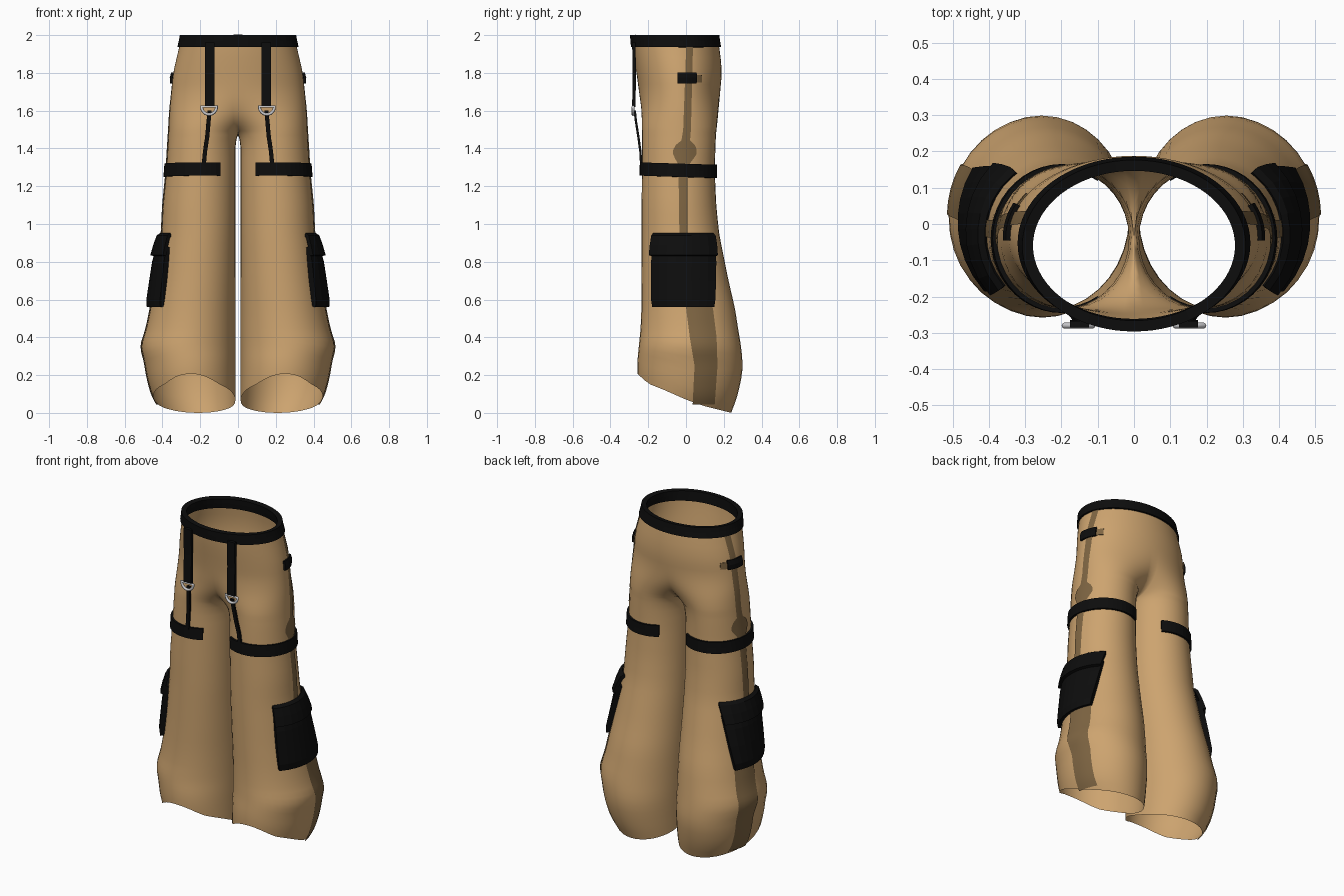
import bpy, bmesh, math

if "Cube" in bpy.data.objects:
    bpy.data.objects.remove(bpy.data.objects["Cube"])


def material(name, rgb):
    m = bpy.data.materials.new(name)
    m.diffuse_color = (*rgb, 1)
    m.use_nodes = True
    m.node_tree.nodes["Principled BSDF"].inputs["Base Color"].default_value = m.diffuse_color
    return m


TAN = material("tan cloth", (0.61, 0.37, 0.16))
BROWN = material("brown stripe", (0.21, 0.13, 0.055))
BLACK = material("black webbing", (0.004, 0.004, 0.004))
SILVER = material("silver metal", (0.6, 0.6, 0.62))

# Trouser profile: height, outer x, front y, back y
PROFILE = [(0, .40, -.22, .235), (.05, .435, -.235, .26), (.1, .46, -.245, .275),
           (.2, .485, -.258, .297), (.27, .495, -.258, .30), (.35, .517, -.25, .292),
           (.45, .485, -.24, .275), (.55, .465, -.236, .26), (.7, .438, -.235, .225),
           (.95, .405, -.235, .175), (1.1, .398, -.235, .16), (1.28, .38, -.233, .152),
           (1.45, .37, -.232, .157), (1.6, .362, -.235, .172), (1.8, .343, -.262, .19),
           (1.9, .32, -.278, .182), (2.0, .296, -.287, .165)]
# Hem height by y
HEM = [(-.26, .21), (-.2, .155), (-.1, .115), (0, .07), (.1, .035), (.24, 0)]
CROTCH = 1.47


def interp(table, z):
    """Linear lookup in a sorted table; returns the remaining columns."""
    z = min(max(z, table[0][0]), table[-1][0])
    for a, b in zip(table, table[1:]):
        if z <= b[0]:
            f = (z - a[0]) / (b[0] - a[0])
            return [p + (q - p) * f for p, q in zip(a[1:], b[1:])]


def section(z):
    """Softened profile at height z, plus inner x and hip blend."""
    s = [interp(PROFILE, z + d) for d in (-.025, 0, .025)]
    xo, yf, yb = [sum(c) / 3 for c in zip(*s)]
    xi = max(0, min(.014, (CROTCH - z) * .4))
    k = min(max((z - CROTCH) / .28, 0), 1)
    return xo, yf, yb, xi, math.sqrt(1 - (1 - k) ** 2)


def surface(t, z):
    """Half-trouser point: t runs from the inner front round the outside to the inner back."""
    xo, yf, yb, xi, w = section(z)
    cx, rx = (xo + xi) / 2, (xo - xi) / 2
    depth = lambda u: w * math.cos(math.pi * u) + (1 - w) * math.sin(2 * math.pi * u)
    top = max(depth(i / 80) for i in range(21))
    x = w * xo * math.sin(math.pi * t) + (1 - w) * (cx - rx * math.cos(2 * math.pi * t))
    return x, (yf + yb) / 2 - (yb - yf) / 2 * depth(t) / top


def offset_point(t, z, off):
    x, y = surface(t, z)
    a, b = surface(t - .005, z), surface(t + .005, z)
    dx, dy = b[0] - a[0], b[1] - a[1]
    n = math.hypot(dx, dy) or 1
    return x + dy / n * off, y - dx / n * off, z


def t_at_y(y, z):
    """Find t on the outer side where the surface has this y."""
    lo, hi = .25, .75
    for _ in range(22):
        mid = (lo + hi) / 2
        if surface(mid, z)[1] < y:
            lo = mid
        else:
            hi = mid
    return lo


def spread(a, b, n):
    return [a + (b - a) * i / n for i in range(n + 1)]


def grid(name, rows, mat, thick=0, smooth=False):
    """Quad sheet from rows of points, mirrored in x and optionally thickened inward."""
    bm = bmesh.new()
    vs = [[bm.verts.new(p) for p in r] for r in rows]
    for r, s in zip(vs, vs[1:]):
        for i in range(len(r) - 1):
            bm.faces.new((r[i], s[i], s[i + 1], r[i + 1])).smooth = smooth
    bmesh.ops.remove_doubles(bm, verts=bm.verts, dist=1e-5)
    me = bpy.data.meshes.new(name)
    bm.to_mesh(me)
    bm.free()
    me.materials.append(mat)
    ob = bpy.data.objects.new(name, me)
    bpy.context.collection.objects.link(ob)
    ob.modifiers.new("mirror", 'MIRROR').merge_threshold = .0005
    if thick:
        sol = ob.modifiers.new("thickness", 'SOLIDIFY')
        sol.thickness, sol.offset = thick, -1
    return ob


def patch(name, y0, y1, levels, mat, thick, n=8):
    """Raised panel on the outer side; levels are (z, offset)."""
    grid(name, [[offset_point(t_at_y(y, z), z, o) for y in spread(y0, y1, n)]
                for z, o in levels], mat, thick)


# Trousers: level rings down to the shin, then rings that settle onto the slanted hem
COLS = spread(0, 1, 36)
rows = []
for z in spread(1.99, 1.77, 4) + spread(1.74, CROTCH, 12) + spread(1.45, .45, 20):
    rows.append([(*surface(t, z), z) for t in COLS])
for k in range(1, 11):
    row = []
    for t in COLS:
        z = .3
        for _ in range(8):
            z = .45 + (interp(HEM, surface(t, z)[1])[0] - .45) * k / 10
        row.append((*surface(t, z), z))
    rows.append(row)
grid("trousers", rows, TAN, smooth=True)

# Waistband
grid("waistband", [[offset_point(t, z, .01) for t in COLS] for z in (2.0, 1.97, 1.938)],
     BLACK, .03)

# Thigh bands, open on the inner side
grid("thigh_band", [[(x, y, zz - .03 * (y + .04)) for x, y, zz in
                     (offset_point(t, z, .012) for t in spread(.16, .84, 30))]
                    for z in (1.32, 1.285, 1.25)], BLACK, .016)

# Side stripe: height, start y, end y
STRIPE = [(.045, .035, .15), (.25, .045, .165), (.4, .02, .16), (.56, 0, .14),
          (.95, -.035, .01), (1.3, -.04, .01), (1.34, -.05, .03), (1.36, -.07, .055),
          (1.41, -.065, .055), (1.44, -.025, .02), (1.5, -.015, .025), (1.94, 0, .035)]
rows = []
for z in spread(1.94, .045, 80):
    y0, y1 = interp(STRIPE, z)
    rows.append([offset_point(t_at_y(y, z), z, .004) for y in spread(y0, y1, 4)])
grid("side_stripe", rows, BROWN, smooth=True)

# Hip tab with its brown end
patch("hip_tab", -.045, .05, [(1.803, .012), (1.775, .016), (1.745, .012)], BLACK, .014)
patch("hip_tab_end", .05, .082, [(1.79, .005), (1.75, .005)], BROWN, .004, 3)

# Cargo pocket and its flared flap
patch("pocket", -.165, .14, [(.88, .02), (.8, .03), (.7, .032), (.6, .03), (.56, .02)],
      BLACK, .034)
patch("pocket_flap", -.168, .138, [(.953, .006), (.94, .024), (.89, .036), (.835, .044)],
      BLACK, .02)


def ribbon(name, path, width, thick):
    grid(name, [[(x - width / 2, y, z), (x + width / 2, y, z)] for x, y, z in path],
         BLACK, thick)


# Hanging front straps
ribbon("wide_strap", [(.15, -.285, 1.96), (.15, -.283, 1.8), (.15, -.285, 1.62)], .052, .018)
ribbon("thin_strap", [(.15, -.277, 1.6), (.155, -.272, 1.55), (.163, -.258, 1.46),
                      (.175, -.247, 1.38), (.182, -.243, 1.3)], .022, .012)

# D-shaped metal rings
for side in (-1, 1):
    cu = bpy.data.curves.new("strap_ring", 'CURVE')
    cu.dimensions = '3D'
    cu.bevel_depth, cu.bevel_resolution = .008, 2
    sp = cu.splines.new('POLY')
    sp.points.add(12)
    for i, p in enumerate(sp.points):
        a = math.pi * i / 12
        p.co = (side * .153 + .04 * math.cos(a), -.28, 1.622 - .042 * math.sin(a), 1)
    sp.use_cyclic_u = True
    cu.materials.append(SILVER)
    bpy.context.collection.objects.link(bpy.data.objects.new("strap_ring", cu))
